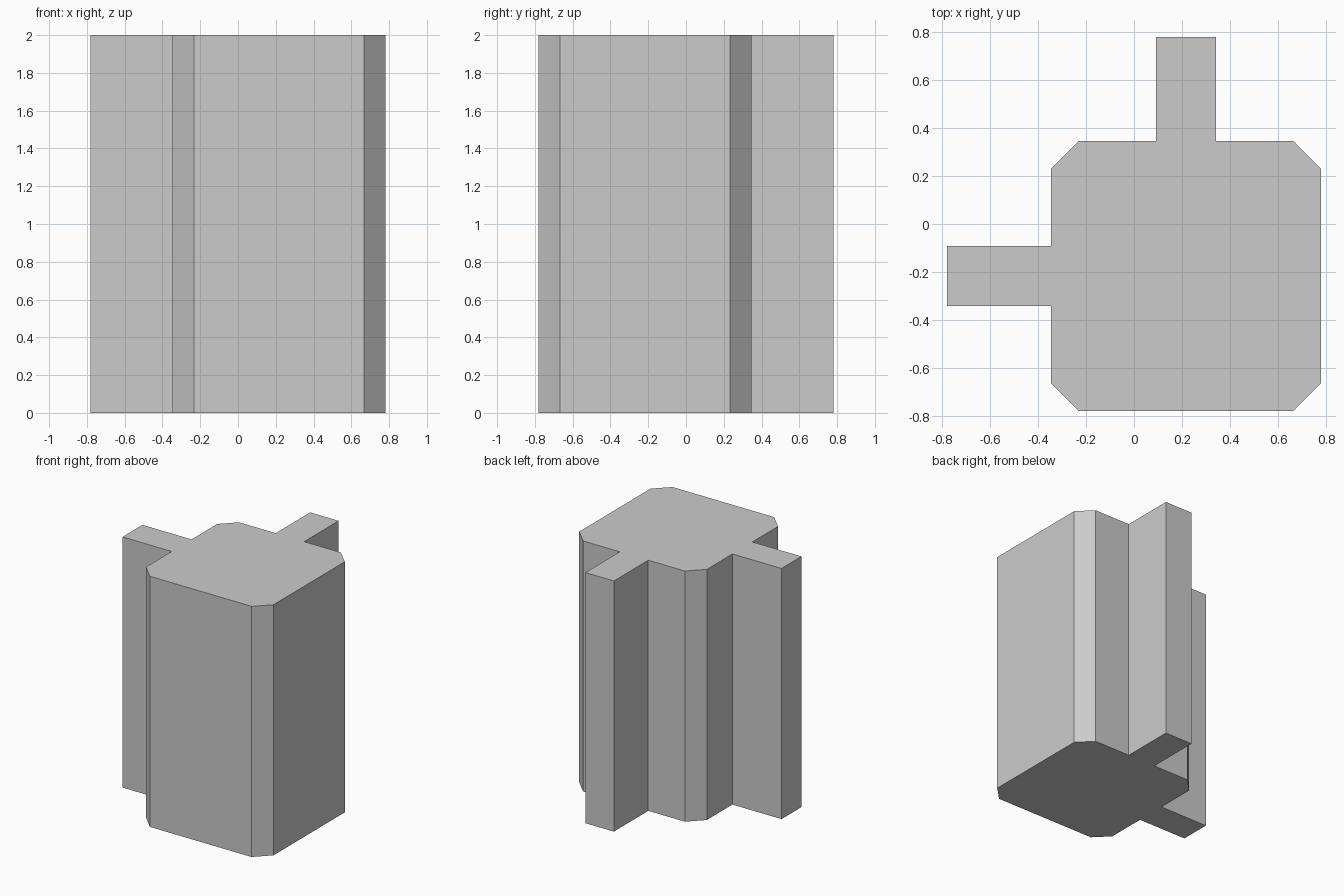
import bpy, bmesh

if "Cube" in bpy.data.objects:
    bpy.data.objects.remove(bpy.data.objects["Cube"])

HEIGHT = 2.0
OUT = 0.78     # outer extent
IN = 0.346     # body edge on the tab sides
CUT = 0.232    # start of the corner chamfer on the tab sides
FAR = 0.666    # start of the corner chamfer on the outer sides
T0, T1 = 0.091, 0.342  # tab width range

# Half of the cross-section, from the front right corner to the back left corner
half = [(OUT, -FAR), (OUT, CUT), (FAR, IN), (T1, IN), (T1, OUT),
        (T0, OUT), (T0, IN), (-CUT, IN)]
# Mirror across the diagonal for the left tab and front side
profile = half + [(-y, -x) for x, y in reversed(half)]

# Extrude the chamfered block with its two tabs
bm = bmesh.new()
base = bm.faces.new([bm.verts.new((x, y, 0)) for x, y in profile])
top = bmesh.ops.extrude_face_region(bm, geom=[base], use_keep_orig=True)["geom"]
bmesh.ops.translate(bm, vec=(0, 0, HEIGHT),
                    verts=[v for v in top if isinstance(v, bmesh.types.BMVert)])
bmesh.ops.recalc_face_normals(bm, faces=bm.faces)

mesh = bpy.data.meshes.new("tabbed_block")
bm.to_mesh(mesh)
bm.free()
bpy.context.collection.objects.link(bpy.data.objects.new("tabbed_block", mesh))
